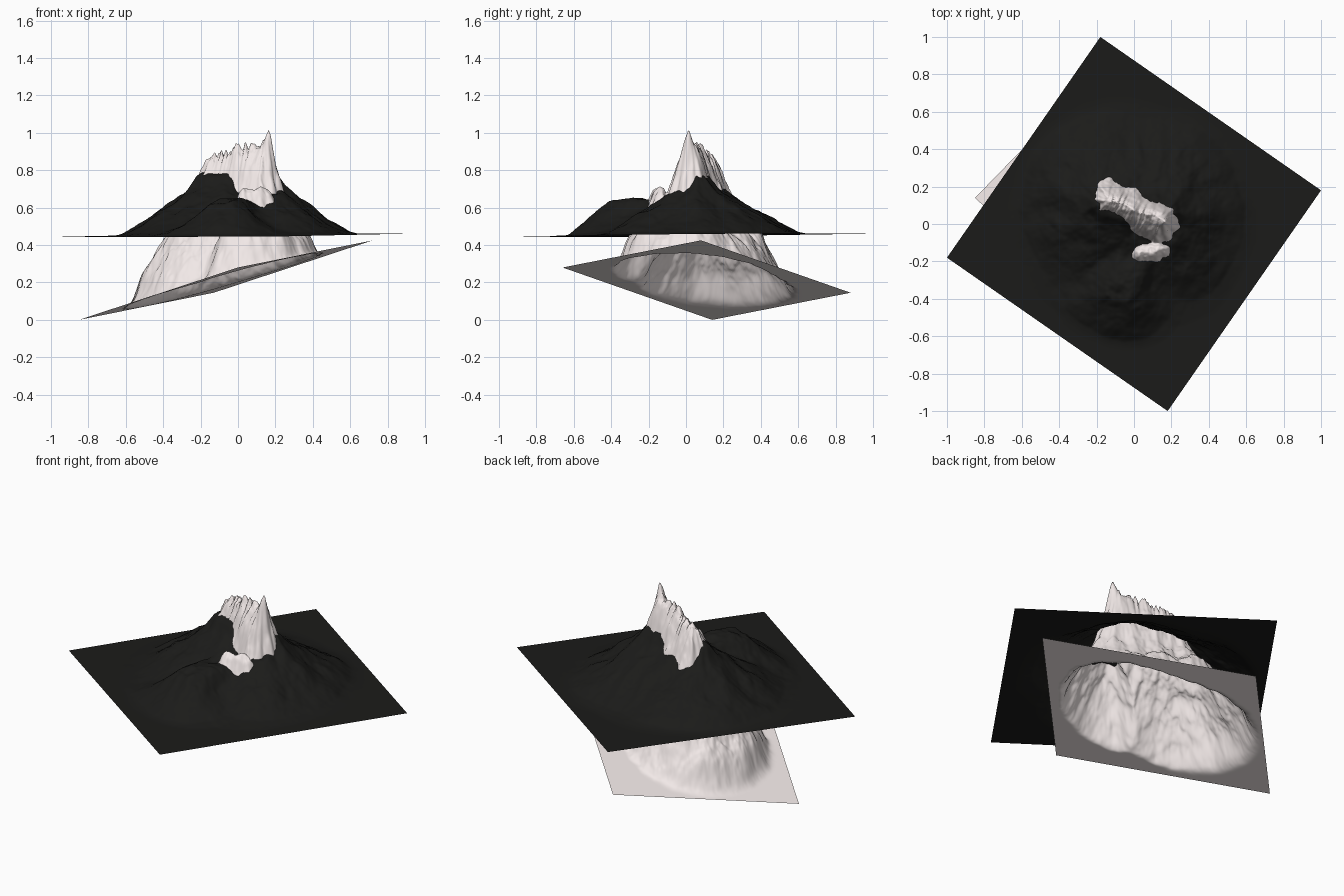
import bpy, bmesh, math
from mathutils import Vector, noise

if "Cube" in bpy.data.objects:
    bpy.data.objects.remove(bpy.data.objects["Cube"])

N = 190  # grid cells per side of each sheet


def clamp(t):
    return max(0.0, min(1.0, t))


def curve(points, d):
    """Interpolate a short (distance, height) profile."""
    for (a, za), (b, zb) in zip(points, points[1:]):
        if d < b:
            return za + (zb - za) * (d - a) / (b - a)
    return points[-1][1]


def seg(x, y, a, b, sx=1.0):
    """Distance to a ridge line, position along it, and the nearest point."""
    dx, dy = b[0] - a[0], b[1] - a[1]
    t = clamp(((x - a[0]) * dx + (y - a[1]) * dy) / (dx * dx + dy * dy))
    qx, qy = a[0] + t * dx, a[1] + t * dy
    return math.hypot((x - qx) * sx, y - qy), t, (qx, qy)


def smax(a, b, k):
    h = max(k - abs(a - b), 0) / k
    return max(a, b) + h * h * k / 4


def fbm(x, y, f, seed, octaves=4):
    return sum(noise.noise(Vector((x * f * 2**i, y * f * 2**i, seed + i * 3.1))) / 2**i
               for i in range(octaves))


def gully(x, y, q, freq, seed):
    """Erosion channels running downhill, away from the ridge point q."""
    dx, dy = x - q[0], y - q[1]
    r = math.hypot(dx, dy)
    s = .16 / max(r, 1e-5)
    n = noise.noise(Vector(((q[0] + dx * s) * freq, (q[1] + dy * s) * freq, seed + r * 2)))
    return n * clamp(r / .06)


def terrain(name, corners, height, color):
    p0, p1, p3 = (Vector(c) for c in corners)
    u, v = p1 - p0, p3 - p0
    bm = bmesh.new()
    rows = []
    for j in range(N + 1):
        row = []
        for i in range(N + 1):
            p = p0 + u * (i / N) + v * (j / N)
            r = math.hypot(i / N - .5, j / N - .5)
            t = clamp((.5 - r) / .1)  # flat rim around a round foot
            p.z += (height(p.x, p.y, p.z) - p.z) * t * t * (3 - 2 * t)
            row.append(bm.verts.new(p))
        rows.append(row)
    for j in range(N):
        for i in range(N):
            bm.faces.new((rows[j][i], rows[j][i + 1], rows[j + 1][i + 1], rows[j + 1][i]))
    mesh = bpy.data.meshes.new(name)
    bm.to_mesh(mesh)
    bm.free()
    mesh.shade_smooth()
    mat = bpy.data.materials.new(name + "_color")
    mat.diffuse_color = color
    mat.use_nodes = True
    mat.node_tree.nodes["Principled BSDF"].inputs["Base Color"].default_value = mat.diffuse_color
    mesh.materials.append(mat)
    ob = bpy.data.objects.new(name, mesh)
    bpy.context.collection.objects.link(ob)


# Dark lower mountain: broad east-west ridge plus a southern shoulder
ROCK = [(0, .345), (.04, .32), (.08, .27), (.12, .24), (.2, .19), (.3, .13), (.4, .07),
        (.5, .022), (.6, 0)]
SPUR = [(0, .2), (.1, .175), (.2, .09), (.3, .02), (.36, 0)]


def rock_height(x, y, base):
    wx = x + .03 * fbm(x, y, 4, 5)
    wy = y + .03 * fbm(x, y, 4, 9)
    d, _, q = seg(wx, wy, (-.19, .1), (.17, .05), 1.2)
    e = seg(wx, wy, (.04, -.13), (-.06, -.33))[0]
    h = max(0, smax(curve(ROCK, d), curve(SPUR, e), .03) - .0075)
    f = min(1, h / .12)
    return base + h + f * (.02 * gully(wx, wy, q, 14, 2) + .016 * fbm(x, y, 8, 20))


terrain("dark_mountain", ((-1, -.18, .443), (.18, -1, .445), (-.18, 1, .461)),
        rock_height, (.011, .011, .010, 1))

# Pale steep mountain on a tilted sheet, its jagged crest breaking through
ICE = [(0, .91), (.03, .87), (.06, .80), (.09, .71), (.13, .60), (.18, .52), (.25, .43),
       (.33, .29), (.42, .13), (.52, 0), (.7, -.2)]
LEDGE = [(0, .70), (.03, .685), (.07, .60), (.16, .42), (.3, .1), (.5, -.2)]


def ice_height(x, y, base):
    wx = x + .02 * fbm(x, y, 7, 31)
    wy = y + .02 * fbm(x, y, 7, 37)
    d, t, q = seg(wx, wy, (-.14, .13), (.14, .02))
    d *= 1 - .1 * clamp((y - .15) * 4)
    e = seg(wx, wy, (.04, -.16), (.14, -.14))[0]
    z = curve(ICE, d)
    # jagged crest, rising eastwards to the tallest spike
    teeth = .05 * noise.noise(Vector((t * 9, 4, 2))) + .03 * noise.noise(Vector((t * 21, 7, 1)))
    z += (-.02 + .07 * t + teeth) * math.exp(-(d / .07) ** 2)
    z += .075 * math.exp(-(math.hypot(x - .165, y - .01) / .022) ** 2)
    z = smax(z, curve(LEDGE, e), .03)
    f = clamp((z - base) / .25)
    z += f * (.04 * gully(wx, wy, q, 17, 50) + .024 * fbm(x, y, 14, 60))
    return smax(z, base, .04)


terrain("pale_peak", ((-.85, .14, 0), (0, -.66, .28), (-.13, .88, .145)),
        ice_height, (.88, .81, .80, 1))
